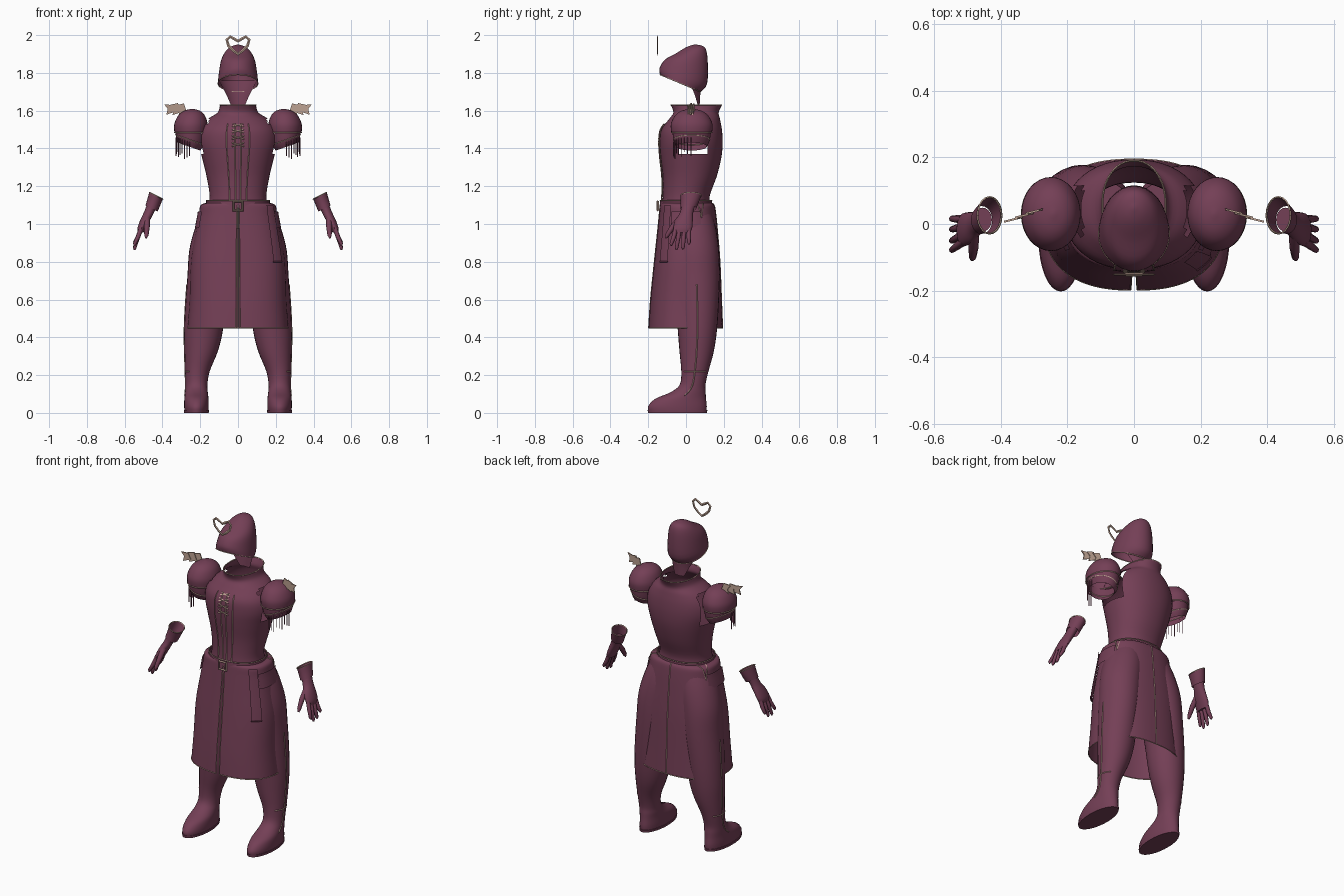
import bpy, bmesh, math
from math import sin, cos, radians

if "Cube" in bpy.data.objects:
    bpy.data.objects.remove(bpy.data.objects["Cube"])


def material(name, rgb):
    m = bpy.data.materials.new(name)
    m.diffuse_color = (*rgb, 1)
    m.use_nodes = True
    m.node_tree.nodes["Principled BSDF"].inputs["Base Color"].default_value = m.diffuse_color
    return m


WINE = material("wine_cloth", (0.175, 0.05, 0.093))
TAN = material("tan_trim", (0.50, 0.35, 0.28))


def mesh_object(name, verts, faces, mat, angle=40):
    me = bpy.data.meshes.new(name)
    me.from_pydata(verts, [], faces)
    me.materials.append(mat)
    me.shade_smooth()
    me.set_sharp_from_angle(angle=radians(angle))
    ob = bpy.data.objects.new(name, me)
    bpy.context.collection.objects.link(ob)
    return ob


def spline(rings, sub):
    """Catmull-Rom interpolation of ring parameters."""
    out = []
    for i in range(len(rings) - 1):
        a, b, c, d = (rings[max(0, min(len(rings) - 1, i + k))] for k in (-1, 0, 1, 2))
        for q in range(sub):
            t = q / sub
            out.append([0.5 * (2 * B + (C - A) * t + (2 * A - 5 * B + 4 * C - D) * t * t
                               + (3 * B - A - 3 * C + D) * t ** 3)
                        for A, B, C, D in zip(a, b, c, d)])
    return out + [list(rings[-1])]


def power(v, e):
    return math.copysign(abs(v) ** e, v)


def loft(name, rings, n=32, lo=(0, 360), hi=None, s=1, p=2.0, sub=4,
         caps="", grow=0, zr=(-9, 9), kx=0, mat=WINE, hole=None):
    """Skin rings (z, cx, cy, rx, ry, tilt_y), bottom to top; angle 0 faces front, 90 is +x.
    lo / hi are the angle ranges at the bottom / top. Returns the point grid."""
    hi = hi or lo
    full = lo == (0, 360)
    rows = [r for r in spline([tuple(r) + (0,) * (6 - len(r)) for r in rings], sub)
            if zr[0] <= r[0] <= zr[1]]
    grid = []
    for i, (z, cx, cy, rx, ry, k) in enumerate(rows):
        f = i / (len(rows) - 1)
        a0, a1 = (lo[j] + (hi[j] - lo[j]) * f for j in (0, 1))
        row = []
        for j in range(n if full else n + 1):
            t = radians(a0 + (a1 - a0) * j / n)
            dx = (rx + grow) * power(sin(t), 2 / p)
            dy = -(ry + grow) * power(cos(t), 2 / p)
            row.append((s * (cx + dx), cy + dy, z + k * dy + kx * dx))
        grid.append(row)
    w = len(grid[0])
    faces = []
    for i in range(len(grid) - 1):
        for j in range(n):
            j2 = (j + 1) % w
            if hole:
                c = [(grid[i][j][q] + grid[i + 1][j2][q]) / 2 for q in range(3)]
                if hole(*c):
                    continue
            faces.append([i * w + j, i * w + j2, (i + 1) * w + j2, (i + 1) * w + j])
    if "b" in caps:
        faces.append(list(range(w))[::-1])
    if "t" in caps:
        faces.append([(len(grid) - 1) * w + j for j in range(w)])
    if s < 0:
        faces = [f[::-1] for f in faces]
    mesh_object(name, [v for r in grid for v in r], faces, mat)
    return grid


def cord(name, pts, r=0.003, mat=TAN, closed=False, radii=None, res=0):
    cu = bpy.data.curves.new(name, "CURVE")
    cu.dimensions = "3D"
    cu.bevel_depth, cu.bevel_resolution, cu.use_fill_caps = r, res, True
    sp = cu.splines.new("POLY")
    sp.points.add(len(pts) - 1)
    for i, (q, v) in enumerate(zip(sp.points, pts)):
        q.co = (*v, 1)
        q.radius = radii[i] if radii else 1
    sp.use_cyclic_u = closed
    sp.use_smooth = res > 0
    cu.materials.append(mat)
    ob = bpy.data.objects.new(name, cu)
    bpy.context.collection.objects.link(ob)
    return ob


def column(grid, j):
    return [r[j] for r in grid]


SIDES = ((1, "left"), (-1, "right"))

# Hood with a slanted lower rim and a neck flap behind
hood = loft("hood", [(1.745, 0, -.03, .106, .108, -.42), (1.785, 0, -.014, .103, .126, -.32),
                     (1.865, 0, .002, .09, .113, -.05), (1.915, 0, .03, .065, .076, .1),
                     (1.94, 0, .043, .035, .042, .1), (1.95, 0, .05, .004, .005)], caps="t")
cord("hood_rim", hood[0], .0025, closed=True)
loft("neck_flap", [(1.62, 0, 0, .07, .072), (1.69, 0, 0, .078, .076), (1.76, 0, 0, .102, .085)],
     n=12, lo=(155, 205), hi=(95, 265))

# Floating heart ornament
half = [(0.02, 1.98), (.042, 1.992), (.059, 1.975), (.05, 1.943), (.025, 1.918)]
heart = [(0, 0, 1.968)] + [(x, 0, z) for x, z in half] + [(0, 0, 1.90)] \
    + [(-x, 0, z) for x, z in half[::-1]]
ornament = cord("heart_ornament", heart, .0075, closed=True)
ornament.location.y, ornament.scale.y = -.152, .35

# Bodice with flared collar and open armholes
BODICE = [(1.09, 0, 0, .158, .13), (1.15, 0, .002, .15, .124), (1.25, 0, .02, .166, .142),
          (1.35, 0, .027, .19, .16), (1.43, 0, .028, .208, .166), (1.50, 0, .03, .2, .16),
          (1.555, 0, .045, .16, .135), (1.59, 0, .053, .108, .12), (1.63, 0, .055, .095, .135)]
bodice = loft("bodice", BODICE, n=48, p=2.15,
              hole=lambda x, y, z: abs(x) > .15 and 1.365 < z < 1.55 and -.03 < y < .115)
cord("collar_edge", bodice[-1], .003, closed=True)

# Front placket with edging and lacing
placket = loft("placket", BODICE, n=8, lo=(-15, 15), p=2.15, grow=.007, zr=(1.1, 1.53))
for j in (0, 3, 5, 8):
    cord("placket_edge", column(placket, j), .0025)
for i in range(-8, -1, 2):
    cord("lacing", [placket[i][2], placket[i + 1][6]], .004)
    cord("lacing", [placket[i][6], placket[i + 1][2]], .004)

# Belt and buckle
belt = loft("belt", [(1.085, 0, 0, .172, .14), (1.125, 0, 0, .168, .137)], n=40, p=2.2, sub=1)
cord("belt_edge", belt[1], .003, closed=True)
cord("buckle", [(x, -.15, z) for x, z in ((-.024, 1.072), (.024, 1.072), (.024, 1.12), (-.024, 1.12))],
     .007, closed=True)

# Skirt panels: split front, wrapped back, open at the sides
SKIRT = [(.45, 0, -.002, .268, .196), (.6, 0, 0, .257, .188), (.8, 0, .006, .25, .174),
         (.95, 0, .008, .226, .16), (1.05, 0, .008, .207, .15), (1.10, 0, .006, .198, .143),
         (1.112, 0, 0, .16, .132)]
for s, side in SIDES:
    front = loft(side + "_front_skirt", SKIRT, n=18, lo=(1.2, 92), hi=(.5, 128), s=s, p=2.4)
    back = loft(side + "_back_skirt", SKIRT, n=12, lo=(132, 180), hi=(105, 180), s=s, p=2.4)
    for g, cols in ((front, (0, 18)), (back, (0, 12))):
        cord(side + "_skirt_hem", g[0], .0025)
        for j in cols:
            cord(side + "_skirt_edge", column(g, j), .0025)
    # Pocket flap on the hip
    loft(side + "_hip_flap", SKIRT, n=8, lo=(62, 112), s=s, p=2.4, grow=.008, zr=(.97, 1.08))
strap = loft("hanging_strap", SKIRT, n=5, lo=(42, 60), p=2.4, grow=.012, zr=(.79, 1.102))
cord("strap_end", strap[0], .004, WINE)

LEG = [(0, .22, -.045, .062, .152), (.035, .22, -.045, .065, .155), (.075, .22, -.028, .064, .134),
       (.11, .22, .012, .06, .092), (.15, .22, .035, .058, .068), (.22, .215, .047, .065, .072),
       (.32, .196, .056, .087, .09), (.42, .184, .06, .101, .102), (.55, .173, .06, .107, .112),
       (.72, .156, .056, .112, .122), (.86, .142, .052, .116, .122), (.98, .115, .04, .112, .118),
       (1.08, .095, .03, .09, .1)]
for s, side in SIDES:
    # Leg and boot in one skin, with side seam and boot line
    leg = loft(side + "_leg", LEG, n=28, s=s, caps="bt")
    cord(side + "_leg_seam", [r[7] for r in leg if .09 < r[7][2] < .7], .003)
    cord(side + "_boot_line", [p for p in leg[20][3:12]], .0025)
    loft(side + "_sole", [(0, .22, -.045, .065, .156), (.014, .22, -.045, .067, .158)],
         s=s, sub=1, caps="bt")

    # Puffed shoulder cap over a short slanted sleeve
    cap = loft(side + "_shoulder_cap", [(1.485, .25, .03, .087, .108), (1.53, .249, .03, .088, .11),
                                       (1.575, .246, .03, .07, .087), (1.6, .243, .03, .04, .052),
                                       (1.61, .242, .03, .004, .005)], s=s, caps="t")
    cord(side + "_cap_edge", cap[0], .003, closed=True)
    sleeve = loft(side + "_sleeve", [(1.41, .26, .03, .06, .08), (1.445, .255, .03, .075, .096),
                                     (1.5, .25, .03, .082, .103)], s=s, kx=.35)
    cord(side + "_sleeve_edge", sleeve[4], .003, closed=True)
    for j in range(0, 9):
        x, y, z = sleeve[3][j]
        cord(side + "_fringe", [(x, y - .004, z), (x, y - .004, z - .075 - .012 * (j % 3))], .0025, WINE)

    # Three overlapping flat blades on the shoulder
    for k in range(3):
        x0, zc = .27 + .032 * k, 1.61 + .002 * k
        shape = [(0, -.02), (.045, -.03), (.038, 0), (.056, .026), (.016, .03 - .012 * (k == 2))]
        v = [(s * (x0 + x), .045 - .25 * (x0 + x - .27) + d - .004 * k, zc + z - .12 * x)
             for d in (-.003, .003) for x, z in shape]
        f = [[4, 3, 2, 1, 0], [5, 6, 7, 8, 9]] + [[i, (i + 1) % 5, (i + 1) % 5 + 5, i + 5] for i in range(5)]
        mesh_object(side + "_shoulder_blade", v, f, TAN, 20)

    # Glove: flared cuff, palm, fingers and thumb
    cuff = loft(side + "_cuff", [(1.082, .458, .012, .032, .042), (1.115, .446, .02, .034, .048),
                                 (1.15, .434, .026, .036, .055)], n=20, s=s, kx=.5)
    cord(side + "_cuff_edge", cuff[-1], .003, closed=True)
    loft(side + "_palm", [(.955, .517, -.02, .016, .042), (.98, .51, -.017, .022, .05),
                          (1.02, .492, -.01, .026, .046), (1.06, .472, .003, .027, .035),
                          (1.1, .455, .013, .028, .036)], n=20, s=s, caps="bt")
    fingers = [(-.052, -.078, .885), (-.031, -.05, .862), (-.008, -.016, .866), (.014, .016, .892)]
    for y0, y1, z1 in fingers:
        cord(side + "_finger", [(s * .51, y0, .985), (s * .53, (y0 + y1) / 2, .93),
                                (s * .547, y1, z1 + .01), (s * .548, y1, z1)],
             .0125, WINE, radii=(1, .95, .75, .3), res=2)
    cord(side + "_thumb", [(s * .482, -.03, 1.03), (s * .482, -.07, .985), (s * .485, -.1, .94),
                           (s * .487, -.108, .925)], .015, WINE, radii=(1.1, 1, .75, .3), res=2)
